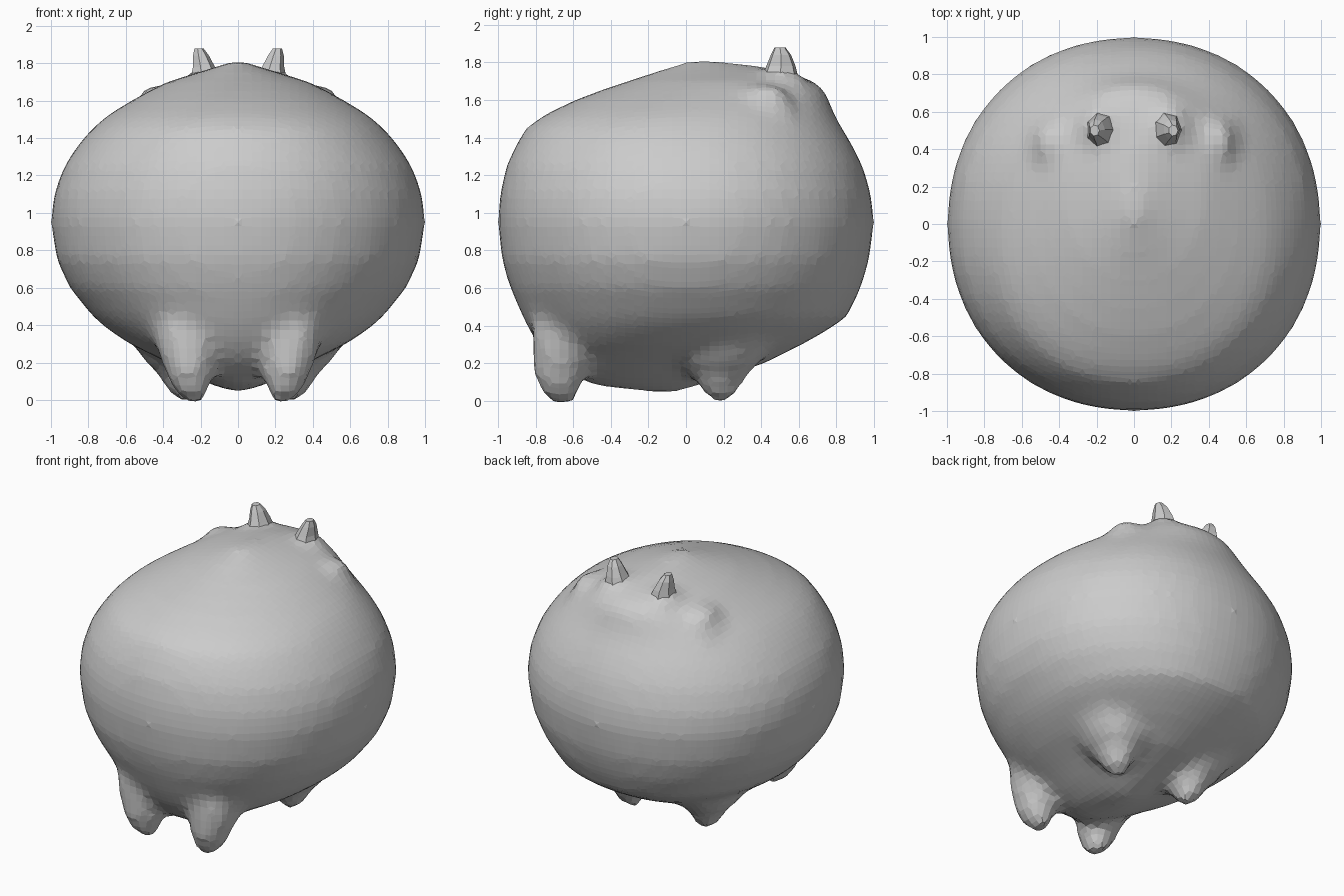
import bpy, bmesh, math


def full(t):
    """Slightly squared cosine/sine, for rounder shoulders in plan."""
    return math.copysign(abs(t) ** 0.95, t)


def loft(bm, rings, sides):
    """Skin elliptical horizontal rings (cx, cy, z, rx, ry), bottom to top, and cap both ends."""
    loops = []
    for cx, cy, z, rx, ry in rings:
        loops.append([bm.verts.new((cx + rx * full(math.cos(2 * math.pi * i / sides)),
                                    cy + ry * full(math.sin(2 * math.pi * i / sides)), z))
                      for i in range(sides)])
    for a, b in zip(loops, loops[1:]):
        for i in range(sides):
            j = (i + 1) % sides
            bm.faces.new((a[i], a[j], b[j], b[i]))
    bm.faces.new(loops[0][::-1])
    bm.faces.new(loops[-1])


def finish(bm, name):
    bmesh.ops.recalc_face_normals(bm, faces=bm.faces)
    mesh = bpy.data.meshes.new(name)
    bm.to_mesh(mesh)
    bm.free()
    obj = bpy.data.objects.new(name, mesh)
    bpy.context.collection.objects.link(obj)
    return obj


# Body: z, half width, front y, back y
profile = [
    (0.05, 0.05, -0.20, -0.02), (0.08, 0.14, -0.48, 0.06), (0.14, 0.27, -0.62, 0.24),
    (0.20, 0.38, -0.71, 0.42), (0.30, 0.58, -0.79, 0.62), (0.38, 0.70, -0.835, 0.76),
    (0.45, 0.78, -0.87, 0.86), (0.60, 0.90, -0.935, 0.93), (0.75, 0.97, -0.98, 0.975),
    (0.95, 1.00, -1.00, 1.00), (1.10, 0.985, -0.99, 0.985), (1.25, 0.93, -0.955, 0.94),
    (1.37, 0.85, -0.90, 0.88), (1.45, 0.78, -0.85, 0.83), (1.52, 0.70, -0.755, 0.79),
    (1.60, 0.57, -0.59, 0.76), (1.66, 0.46, -0.43, 0.735), (1.70, 0.38, -0.31, 0.68),
    (1.74, 0.25, -0.19, 0.57), (1.78, 0.12, -0.07, 0.40), (1.81, 0.03, 0.02, 0.12),
]
bm = bmesh.new()
loft(bm, [(0, (f + b) / 2, z, w, (b - f) / 2) for z, w, f, b in profile], 48)

# Stubby feet flared into the belly, and low swellings on the crown
for s in (-1, 1):
    loft(bm, [(s * 0.235, -0.66, -0.015, 0.05, 0.06), (s * 0.25, -0.67, 0.05, 0.095, 0.11),
              (s * 0.26, -0.675, 0.14, 0.13, 0.14), (s * 0.265, -0.655, 0.22, 0.155, 0.165),
              (s * 0.27, -0.62, 0.34, 0.19, 0.205), (s * 0.28, -0.58, 0.50, 0.18, 0.23)], 10)
    loft(bm, [(s * 0.29, 0.19, 0.00, 0.05, 0.06), (s * 0.30, 0.18, 0.06, 0.09, 0.11),
              (s * 0.30, 0.18, 0.14, 0.125, 0.15), (s * 0.31, 0.18, 0.19, 0.18, 0.21),
              (s * 0.33, 0.18, 0.30, 0.24, 0.27)], 10)
    loft(bm, [(s * 0.42, 0.43, 1.54, 0.16, 0.16), (s * 0.435, 0.43, 1.64, 0.09, 0.12),
              (s * 0.45, 0.43, 1.69, 0.03, 0.05)], 8)
    loft(bm, [(s * 0.20, 0.51, 1.60, 0.18, 0.20), (s * 0.18, 0.505, 1.73, 0.10, 0.12),
              (s * 0.18, 0.50, 1.77, 0.06, 0.08)], 8)
body = finish(bm, "body_with_feet")

# Fuse everything into one faceted skin
remesh = body.modifiers.new("fuse", 'REMESH')
remesh.mode = 'VOXEL'
remesh.voxel_size = 0.05
relax = body.modifiers.new("relax", 'SMOOTH')
relax.factor = 0.5
relax.iterations = 4

# Pointed ears
for s, side in ((-1, "left"), (1, "right")):
    bm = bmesh.new()
    loft(bm, [(s * 0.17, 0.50, 1.65, 0.11, 0.13), (s * 0.175, 0.50, 1.72, 0.085, 0.10),
              (s * 0.185, 0.505, 1.78, 0.062, 0.08), (s * 0.20, 0.505, 1.84, 0.045, 0.055),
              (s * 0.21, 0.50, 1.88, 0.025, 0.03)], 7)
    finish(bm, side + "_ear")
